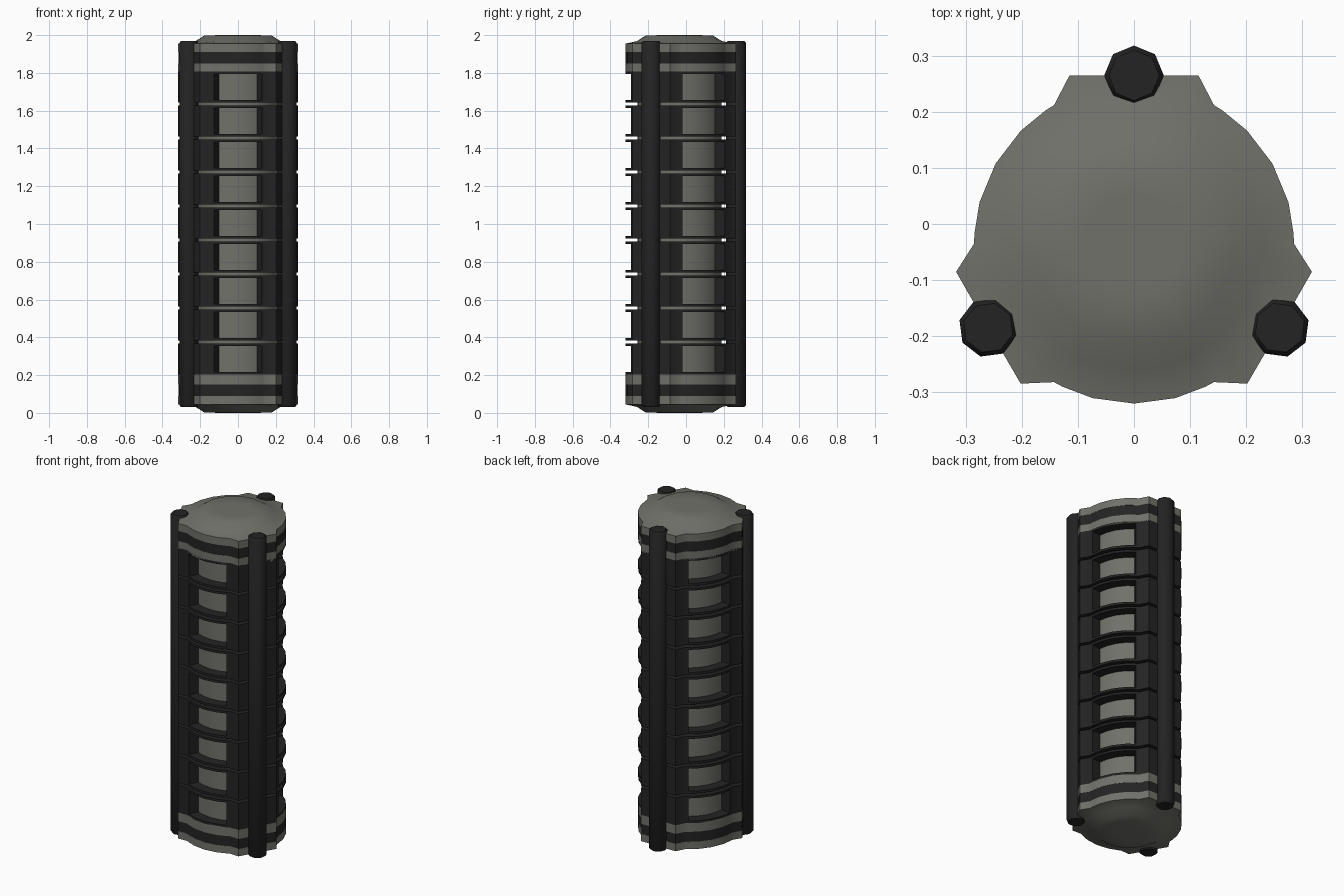
import bpy, bmesh, math

if "Cube" in bpy.data.objects:
    bpy.data.objects.remove(bpy.data.objects["Cube"])

CY = -0.035          # axis of the three-lobed body
R, TAB = 0.285, 0.321


def material(name, rgb):
    m = bpy.data.materials.new(name)
    m.diffuse_color = (*rgb, 1)
    m.use_nodes = True
    m.node_tree.nodes["Principled BSDF"].inputs["Base Color"].default_value = m.diffuse_color
    return m


grey = material("warm grey metal", (0.165, 0.165, 0.145))
dark = material("dark rubber", (0.017, 0.017, 0.017))

# Outline of the body: (angle, radius), three tabs joined by round arcs.
# The 33.5 and 86.5 degree points mark the window edges.
OUTLINE = []
for tab in (90, 210, 330):
    for off, r in ((-21, TAB), (0, 0.30), (21, TAB), (30, R), (33.5, R), (45, R),
                   (60, R), (75, R), (86.5, R), (90, R)):
        OUTLINE.append((math.radians(tab + off), r))
N = len(OUTLINE)
IS_WINDOW = [i % 10 in (4, 5, 6, 7) for i in range(N)]


def polar(a, r, z):
    return (r * math.cos(a), CY + r * math.sin(a), z)


def finish(bm, name, mat, angle=60):
    bmesh.ops.remove_doubles(bm, verts=bm.verts, dist=1e-5)
    bmesh.ops.recalc_face_normals(bm, faces=bm.faces)
    me = bpy.data.meshes.new(name)
    bm.to_mesh(me)
    bm.free()
    me.materials.append(mat)
    ob = bpy.data.objects.new(name, me)
    bpy.context.collection.objects.link(ob)
    bpy.ops.object.select_all(action='DESELECT')
    ob.select_set(True)
    bpy.context.view_layer.objects.active = ob
    bpy.ops.object.shade_smooth_by_angle(angle=math.radians(angle))
    return ob


def loft(name, sections, mat, flip=False, angle=60):
    """Sections are (z, radius limit, inset); each follows the lobed outline."""
    bm = bmesh.new()
    rings = []
    for z, limit, inset in sections:
        z = 2 - z if flip else z
        rings.append([bm.verts.new(polar(a, min(r - inset, limit), z)) for a, r in OUTLINE])
    for lo, hi in zip(rings, rings[1:]):
        for i in range(N):
            j = (i + 1) % N
            bm.faces.new((lo[i], lo[j], hi[j], hi[i]))
    bm.faces.new(rings[0])
    bm.faces.new(rings[-1])
    return finish(bm, name, mat, angle)


def windowed_ring(name, z0, z1):
    """Lobed sleeve with three windows, thin bars above and below each."""
    bm = bmesh.new()
    bar, inner = 0.014, 0.225
    zs = [z0, z0 + bar, z1 - bar, z1]

    def solid(i, k):
        return 0 <= k <= 2 and not (k == 1 and IS_WINDOW[i % N])

    def face(*pts):
        bm.faces.new([bm.verts.new(p) for p in pts])

    for i in range(N):
        (a, ra), (b, rb) = OUTLINE[i], OUTLINE[(i + 1) % N]
        for k in range(3):
            if not solid(i, k):
                continue
            lo, hi = zs[k], zs[k + 1]
            face(polar(a, ra, lo), polar(b, rb, lo), polar(b, rb, hi), polar(a, ra, hi))
            face(polar(a, inner, lo), polar(a, inner, hi), polar(b, inner, hi), polar(b, inner, lo))
            for dk, z in ((-1, lo), (1, hi)):
                if not solid(i, k + dk):
                    face(polar(a, ra, z), polar(b, rb, z), polar(b, inner, z), polar(a, inner, z))
            for di, ang, r in ((-1, a, ra), (1, b, rb)):
                if not solid(i + di, k):
                    face(polar(ang, r, lo), polar(ang, r, hi), polar(ang, inner, hi), polar(ang, inner, lo))
    return finish(bm, name, dark)


# Inner core seen through the windows and the gaps
loft("core", [(0.19, 0.223, 0), (1.81, 0.223, 0)], grey)

# Nine windowed sleeves
for k in range(9):
    c = 0.285 + 0.18 * k
    windowed_ring(f"sleeve_{k + 1}", c - 0.0825, c + 0.0825)

# End caps: grey collar, dark gasket, grey domed lid
for end, flip in (("top", False), ("bottom", True)):
    loft(end + "_collar", [(1.795, 1, 0), (1.85, 1, 0)], grey, flip)
    loft(end + "_gasket", [(1.85, 1, 0.001), (1.91, 1, 0.001)], dark, flip)
    loft(end + "_lid", [(1.91, 1, 0), (1.955, 1, 0), (1.968, 0.225, 0),
                        (1.998, 0.178, 0), (2.0, 0.09, 0)], grey, flip)

# Three eight-sided tie rods with chamfered ends
for n, tab in enumerate((90, 210, 330)):
    bm = bmesh.new()
    t = math.radians(tab)
    cx, cy, _ = polar(t, 0.30, 0)
    rings = []
    for z, r in ((0.032, 0.045), (0.042, 0.053), (1.958, 0.053), (1.968, 0.045)):
        rings.append([bm.verts.new((cx + r * math.cos(t + s * math.pi / 4),
                                    cy + r * math.sin(t + s * math.pi / 4), z)) for s in range(8)])
    for lo, hi in zip(rings, rings[1:]):
        for s in range(8):
            bm.faces.new((lo[s], lo[(s + 1) % 8], hi[(s + 1) % 8], hi[s]))
    bm.faces.new(rings[0])
    bm.faces.new(rings[-1])
    finish(bm, f"tie_rod_{n + 1}", dark, 50)
